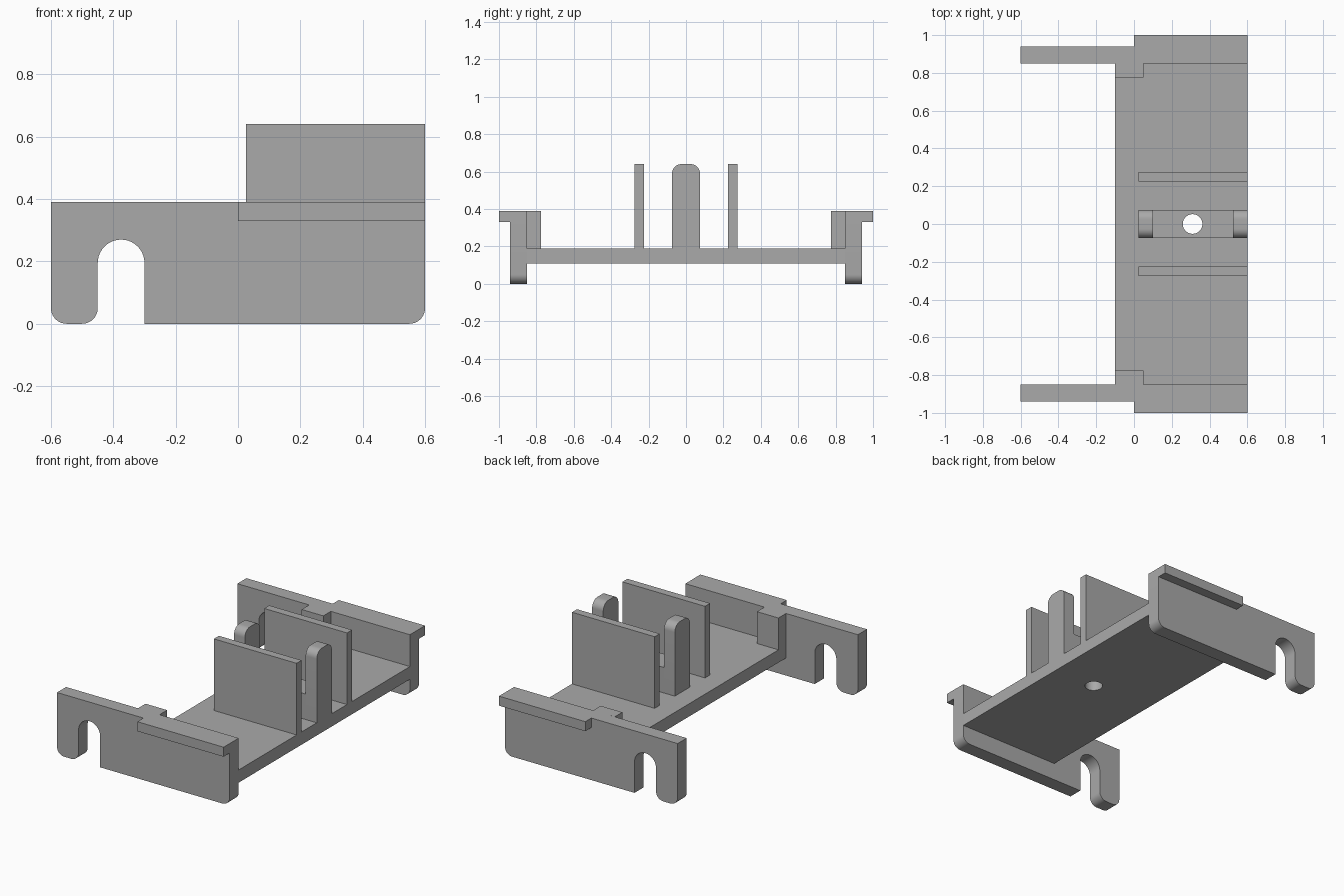
import bpy, bmesh, math
from mathutils import Vector

if "Cube" in bpy.data.objects:
    bpy.data.objects.remove(bpy.data.objects["Cube"], do_unlink=True)

GREY = (0.4, 0.4, 0.4, 1.0)
grey = bpy.data.materials.new("plain grey")
grey.use_nodes = True
grey.diffuse_color = GREY
grey.node_tree.nodes["Principled BSDF"].inputs["Base Color"].default_value = GREY


def rounded(corners, steps=10):
    """Outline from (u, v, radius) right-angle corners, with arcs at the rounded ones."""
    out = []
    for i, (u, v, r) in enumerate(corners):
        p = Vector((u, v))
        if r == 0:
            out.append(p)
            continue
        a = (Vector(corners[i - 1][:2]) - p).normalized() * r
        b = (Vector(corners[(i + 1) % len(corners)][:2]) - p).normalized() * r
        for k in range(steps + 1):
            t = math.pi / 2 * k / steps
            out.append(p + a * (1 - math.sin(t)) + b * (1 - math.cos(t)))
    return out


def extrude(name, outline, axis, start, end):
    """Extrude a 2D outline along x or y; the second outline axis is z."""
    bm = bmesh.new()

    def place(p, d):
        return (d, p.x, p.y) if axis == "x" else (p.x, d, p.y)

    verts = [bm.verts.new(place(p, start)) for p in outline]
    bmesh.ops.remove_doubles(bm, verts=verts, dist=1e-5)
    face = bm.faces.new(bm.verts[:])
    moved = bmesh.ops.extrude_face_region(bm, geom=[face])["geom"]
    shift = Vector(place(Vector((0, 0)), end - start))
    bmesh.ops.translate(bm, vec=shift, verts=[g for g in moved if isinstance(g, bmesh.types.BMVert)])
    bmesh.ops.recalc_face_normals(bm, faces=bm.faces[:])
    mesh = bpy.data.meshes.new(name)
    bm.to_mesh(mesh)
    bm.free()
    mesh.materials.append(grey)
    obj = bpy.data.objects.new(name, mesh)
    bpy.context.collection.objects.link(obj)
    return obj


def box(name, x, y, z):
    outline = [Vector(p) for p in ((x[0], z[0]), (x[1], z[0]), (x[1], z[1]), (x[0], z[1]))]
    return extrude(name, outline, "y", *y)


FLOOR, RIM, TOP = 0.19, 0.39, 0.64
parts = []

# Base plate and the low block between the two posts
base = box("base_plate", (-0.1, 0.6), (-0.85, 0.85), (0.11, FLOOR))
block = box("centre_block", (0.1, 0.523), (-0.075, 0.075), (FLOOR, 0.35))
parts += [base, block]

# Side plates with a round-topped slot, plus flange, inner block and fin
side_outline = rounded([
    (-0.6, RIM, 0), (-0.6, 0, 0.05), (-0.45, 0, 0.05), (-0.45, 0.27, 0.075),
    (-0.3, 0.27, 0.075), (-0.3, 0, 0), (0.6, 0, 0.05), (0.6, RIM, 0)])
for label, s in (("front", -1), ("back", 1)):
    parts.append(extrude(label + "_side_plate", side_outline, "y", s * 0.85, s * 0.94))
    parts.append(box(label + "_flange", (0, 0.6), (s * 0.94, s * 1.0), (0.33, RIM)))
    parts.append(box(label + "_inner_block", (-0.1, 0.05), (s * 0.775, s * 0.85), (FLOOR, RIM)))
    parts.append(box(label + "_fin", (0.025, 0.6), (s * 0.225, s * 0.275), (FLOOR, TOP)))

# Posts with rounded tops
post_outline = rounded([(-0.075, FLOOR, 0), (0.075, FLOOR, 0), (0.075, TOP, 0.05), (-0.075, TOP, 0.05)])
for label, x0, x1 in (("right", 0.025, 0.1), ("left", 0.523, 0.6)):
    parts.append(extrude(label + "_post", post_outline, "x", x0, x1))

# Vertical hole through the block and the base plate
bpy.ops.mesh.primitive_cylinder_add(vertices=40, radius=0.052, depth=1, location=(0.31, 0, 0.2))
cutter = bpy.context.object
cutter.name = "hole_cutter"
cutter.hide_render = True
cutter.data.materials.append(grey)
for obj in (base, block):
    mod = obj.modifiers.new("hole", "BOOLEAN")
    mod.operation, mod.solver, mod.object = "DIFFERENCE", "EXACT", cutter
    bpy.context.view_layer.objects.active = obj
    bpy.ops.object.modifier_apply(modifier=mod.name)
bpy.data.objects.remove(cutter, do_unlink=True)

# Smooth the arcs, keep the edges sharp
bpy.ops.object.select_all(action="DESELECT")
for obj in parts:
    obj.select_set(True)
bpy.context.view_layer.objects.active = base
bpy.ops.object.shade_smooth_by_angle(angle=math.radians(30))
